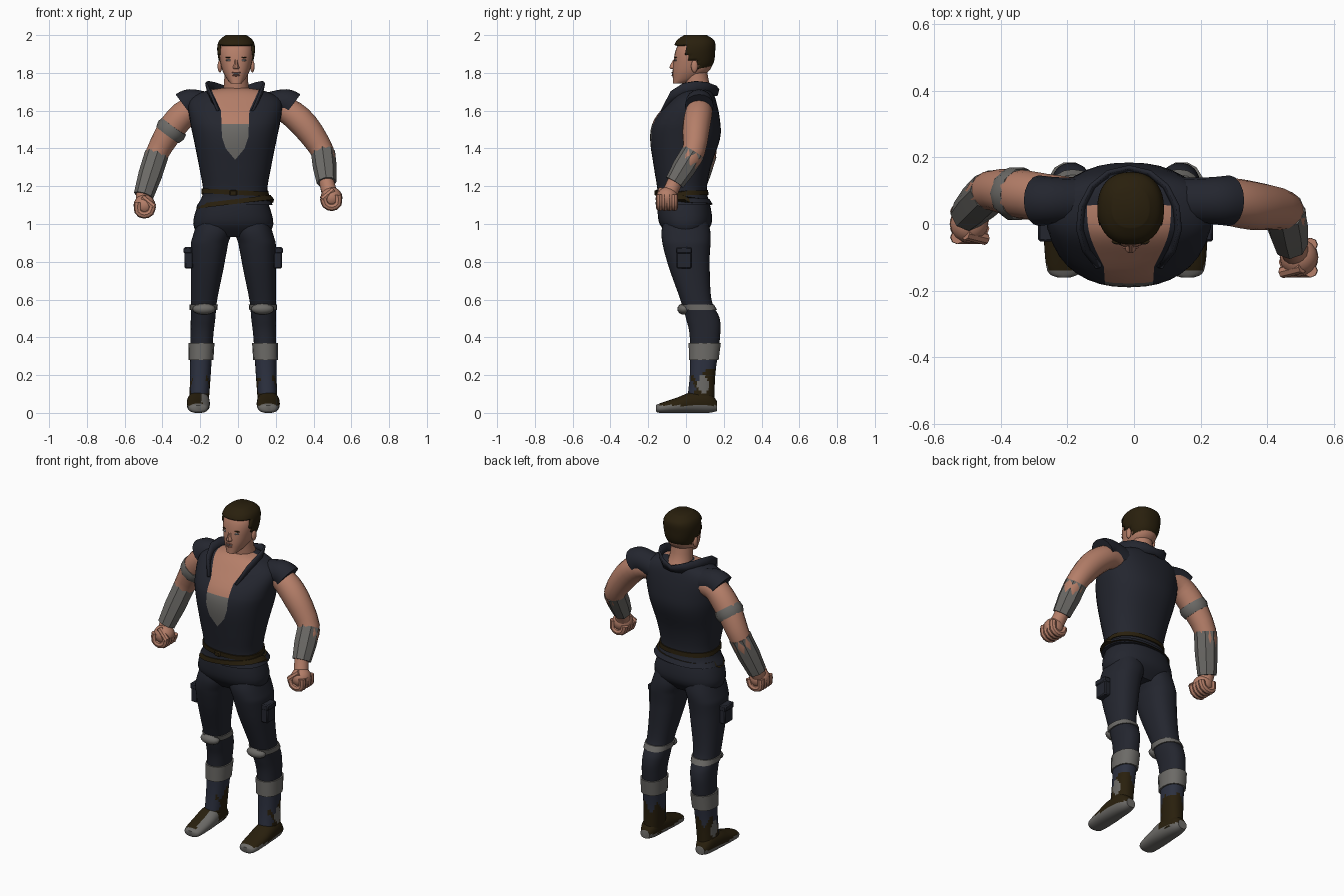
import bpy, bmesh, math
from mathutils import Vector, Matrix

if "Cube" in bpy.data.objects:
    bpy.data.objects.remove(bpy.data.objects["Cube"])

COLOURS = {
    "skin": (.46, .21, .14), "navy_cloth": (.017, .019, .028),
    "blue_boot": (.025, .03, .05), "grey_leather": (.15, .145, .135),
    "dark_brown": (.022, .014, .004), "lip": (.3, .12, .09), "eye": (.2, .2, .2),
}
MATS = []
for label, rgb in COLOURS.items():
    material = bpy.data.materials.new(label)
    material.use_nodes = True
    material.diffuse_color = (*rgb, 1)
    material.node_tree.nodes["Principled BSDF"].inputs["Base Color"].default_value = (*rgb, 1)
    MATS.append(material)
SKIN, NAVY, BLUE, GREY, BROWN, LIP, EYE = range(len(MATS))
SIDES = (("left", 1), ("right", -1))
CHEST, HIP, FACE = -.015, -.025, -.01  # centre lines of the chest, hips and head
parts = []


def finish(name, bm, mat, rule=None):
    """Turn a bmesh into an object, colouring its faces by a rule if one is given."""
    bmesh.ops.recalc_face_normals(bm, faces=bm.faces)
    for face in bm.faces:
        face.material_index = rule(face.calc_center_median()) if rule else mat
    mesh = bpy.data.meshes.new(name)
    for material in MATS:
        mesh.materials.append(material)
    bm.to_mesh(mesh)
    bm.free()
    ob = bpy.data.objects.new(name, mesh)
    bpy.context.collection.objects.link(ob)
    parts.append(ob)
    return ob


def spline(rows, steps):
    """Catmull-Rom interpolation of rows of numbers."""
    out = []
    last = len(rows) - 1
    for i in range(last):
        window = rows[max(i - 1, 0)], rows[i], rows[i + 1], rows[min(i + 2, last)]
        for k in range(steps):
            t = k / steps
            out.append([b + t / 2 * (c - a + t * (2 * a - 5 * b + 4 * c - d + t * (3 * b - a - 3 * c + d)))
                        for a, b, c, d in zip(*window)])
    return out + [list(rows[-1])]


def slices(rows, *heights):
    """Cross-sections of a lofted part at the given heights."""
    dense = spline(rows, 12)
    return [(z, *min(dense, key=lambda row: abs(row[0] - z))[1:]) for z in heights]


def oval(centre, u, v, sides, power):
    points = []
    for i in range(sides):
        angle = math.tau * i / sides
        c, s = math.cos(angle), math.sin(angle)
        points.append(centre + u * math.copysign(abs(c) ** (2 / power), c)
                      + v * math.copysign(abs(s) ** (2 / power), s))
    return points


def bridge(rings):
    bm = bmesh.new()
    loops = [[bm.verts.new(point) for point in ring] for ring in rings]
    for a, b in zip(loops, loops[1:]):
        for i in range(len(a)):
            bm.faces.new((a[i - 1], a[i], b[i], b[i - 1]))
    bm.faces.new(loops[0])
    bm.faces.new(loops[-1])
    return bm


def stack(rows, centre, sides=28, steps=4, grow=0, along_y=False):
    """Loft rows of (position, half width, low side, high side)."""
    rings = []
    for place, half, low, high in spline(rows, steps):
        middle, depth = (low + high) / 2, (high - low) / 2 + grow
        x = centre(place, half)
        origin = Vector((x, place, middle) if along_y else (x, middle, place))
        v = Vector((0, 0, depth) if along_y else (0, depth, 0))
        rings.append(oval(origin, Vector((half + grow, 0, 0)), v, sides, 2.3))
    return bridge(rings)


def tube(points, radii, sides=16, steps=3):
    """Loft round sections square to a path."""
    rows = spline([(*p, r) for p, r in zip(points, radii)], steps)
    path = [Vector(row[:3]) for row in rows]
    rings = []
    for i, row in enumerate(rows):
        along = path[min(i + 1, len(path) - 1)] - path[max(i - 1, 0)]
        u = along.cross(Vector((0, 1, .01))).normalized() * row[-1]
        v = u.cross(along.normalized())
        rings.append(oval(path[i], u, v, sides, 2))
    return bridge(rings)


def blob(name, place, scale, mat):
    bm = bmesh.new()
    bmesh.ops.create_uvsphere(bm, u_segments=16, v_segments=10, radius=1,
                              matrix=Matrix.Translation(place) @ Matrix.Diagonal((*scale, 1)))
    finish(name, bm, mat)


def box(name, place, size, mat):
    bm = bmesh.new()
    bmesh.ops.create_cube(bm, size=1, matrix=Matrix.Translation(place) @ Matrix.Diagonal((*size, 1)))
    finish(name, bm, mat).modifiers.new("bevel", "BEVEL").width = .006


# Vest, open over the chest and the undershirt
TORSO = [(1.1, .2, -.155, .135), (1.17, .17, -.15, .11), (1.3, .19, -.17, .13), (1.45, .22, -.19, .18),
         (1.55, .24, -.17, .18), (1.65, .245, -.09, .16), (1.7, .17, -.04, .14), (1.72, .07, 0, .12)]
OPENING = [(1.34, 0), (1.4, .05), (1.46, .07), (1.6, .075), (1.72, .13)]
SHIRT_TOP = 1.53
SPANS = list(zip(OPENING, OPENING[1:]))


def vest_rule(c):
    for (z0, w0), (z1, w1) in SPANS:
        if c.y < .06 and z0 <= c.z <= z1 and abs(c.x - CHEST) < w0 + (w1 - w0) * (c.z - z0) / (z1 - z0):
            return SKIN if c.z > SHIRT_TOP else GREY
    return NAVY


bm = stack(TORSO, lambda z, half: CHEST, sides=36)
cuts = [((0, 0, SHIRT_TOP), (0, 0, 1), SHIRT_TOP, SHIRT_TOP)]
for side, s in SIDES:
    for (z0, w0), (z1, w1) in SPANS:
        cuts.append(((CHEST + s * w0, 0, z0), (z1 - z0, 0, s * (w0 - w1)), z0, z1))
for point, normal, low, high in cuts:
    geom = set()
    for face in bm.faces:
        c = face.calc_center_median()
        if c.y < .06 and low - .03 < c.z < high + .03:
            geom.update([face, *face.edges, *face.verts])
    bmesh.ops.bisect_plane(bm, geom=list(geom), plane_co=point, plane_no=Vector(normal).normalized())
finish("vest", bm, NAVY, vest_rule)

# Standing collar: an arc round the neck that drops towards the chest
bm = bmesh.new()
pairs = []
for i in range(-6, 7):
    t = i / 6
    x, y = math.sin(t * 2.5), math.cos(t * 2.5)
    z = 1.68 - .08 * t ** 4
    rise = (.03 + .05 * abs(x)) * (1 - t ** 8) + .005
    pairs.append((bm.verts.new((CHEST + .13 * x, .155 * y, z)),
                  bm.verts.new((CHEST + .148 * x, .165 * y, z + rise))))
for (a, b), (c, d) in zip(pairs, pairs[1:]):
    bm.faces.new((a, c, d, b))
finish("collar", bm, NAVY).modifiers.new("thickness", "SOLIDIFY").thickness = .012

# Belts, sheared so they hang at a slant
for name, low, high, tilt in (("upper_belt", 1.155, 1.18, -.05), ("lower_belt", 1.105, 1.13, .12)):
    bm = stack(slices(TORSO, low, high), lambda z, half: CHEST, sides=36, steps=1, grow=.007)
    for v in bm.verts:
        v.co.z += tilt * (v.co.x - HIP) * (1 if v.co.y < 0 else .3)
    finish(name, bm, BROWN, lambda c: BROWN if c.z > 1.14 or c.y < .03 else NAVY)
box("buckle", (HIP, -.162, 1.165), (.04, .012, .03), BROWN)

# Trousers, boots and their fittings
HIPS = [(1.14, .165, -.14, .11), (1.09, .192, -.15, .13), (1, .212, -.14, .135), (.93, .18, -.08, .08)]
LEG = [(1.06, .08, -.1, .1), (.95, .1, -.13, .13), (.8, .09, -.1, .125), (.6, .07, -.03, .135),
       (.5, .065, 0, .178), (.4, .06, .02, .18), (.2, .055, .02, .155), (.03, .05, 0, .15)]
FOOT = [(-.16, .02, .01, .04), (-.14, .05, 0, .05), (-.05, .06, 0, .08),
        (.03, .06, 0, .11), (.12, .05, 0, .11), (.165, .03, .01, .06)]


def boot_rule(c):
    if c.z > .3:
        return NAVY
    if math.hypot((c.y - .09) / .03, (c.z - .15) / .045) < 1 and abs(c.x - HIP) > .18:
        return GREY
    patch = .2 + .03 * math.sin(c.x * 70 + c.y * 55)
    front = .04 + .012 * math.sin(c.z * 60)
    return BROWN if c.z < patch and (c.y > front or c.z < .1) else BLUE


finish("hips", stack(HIPS, lambda z, half: HIP), NAVY)
for side, s in SIDES:
    def leg_centre(z, half):
        outer = .225 - .3 * max(0, z - .9) + .015 * max(0, .5 - z)
        return HIP + s * (outer - half)

    def foot_rule(c):
        inner = s < 0 and c.y < .02 and s * (c.x - HIP) < .165
        return GREY if c.z < .04 or c.y < -.145 or inner else BROWN

    finish(side + "_leg", stack(LEG, leg_centre, 36, 12), NAVY, boot_rule)
    finish(side + "_foot", stack(FOOT, lambda y, half: HIP + s * .185, along_y=True), BROWN, foot_rule)
    finish(side + "_boot_cuff", stack(slices(LEG, .28, .37), leg_centre, 14, 1, grow=.009), GREY)
    finish(side + "_knee_strap", stack(slices(LEG, .545, .575), leg_centre, 20, 1, grow=.007), GREY)
    blob(side + "_knee_pad", (HIP + s * .155, -.01, .55), (.06, .036, .03), GREY)
    box(side + "_thigh_pouch", (HIP + s * .235, -.01, .82), (.045, .08, .11), NAVY)
    box(side + "_pouch_flap", (HIP + s * .24, -.01, .86), (.045, .085, .034), NAVY)

# Arms: shoulder, elbow, wrist and fist of each pose
POSES = {
    "left": ((.26, .07, 1.6), (.45, .04, 1.38), (.47, -.06, 1.22), (.495, -.1, 1.13)),
    "right": ((-.26, .08, 1.6), (-.43, .1, 1.37), (-.5, .03, 1.15), (-.495, 0, 1.09)),
}
BULGE = Vector((0, 0, .03))
for side, s in SIDES:
    shoulder, elbow, wrist, fist = map(Vector, POSES[side])
    root = shoulder - Vector((s * .08, 0, -.01))
    middle = shoulder.lerp(elbow, .5) + BULGE
    finish(side + "_arm", tube([root, shoulder, middle, elbow, elbow.lerp(wrist, .5), wrist, fist],
                               (.06, .07, .073, .06, .054, .04, .045)), SKIN)
    finish(side + "_bracer", tube([elbow, elbow.lerp(wrist, .5), wrist], (.064, .063, .053), 8, 1), GREY)
    sleeve = [Vector((s * x, .07, z)) for x, z in ((.14, 1.62), (.22, 1.64), (.26, 1.64), (.285, 1.625))]
    finish(side + "_sleeve", tube(sleeve, (.07, .07, .073, .076)), NAVY)
    if side == "right":
        band = [shoulder.lerp(elbow, t) + BULGE * .8 for t in (.46, .56, .66)]
        finish("arm_band", tube(band, (.078, .083, .074), 10, 1), GREY)

    # Fist with curled fingers
    blob(side + "_palm", fist + BULGE * .3, (.058, .058, .056), SKIN)
    for i in range(4):
        curl = [fist + Vector((s * .042 * math.cos(a), .026 * i - .04, .042 * math.sin(a)))
                for a in (.6, -.6, -1.5, -2.4, -3.3)]
        finish(f"{side}_finger_{i + 1}", tube(curl, [.02] * len(curl), 8, 2), SKIN)
    thumb = [fist + Vector((s * .01, -.03, .05)), fist + Vector((s * -.05, -.045, 0))]
    finish(side + "_thumb", tube(thumb, (.018, .018), 8), SKIN)

# Neck, head and face
HEAD = [(1.745, .03, -.07, -.01), (1.77, .05, -.07, .06), (1.82, .075, -.07, .13),
        (1.9, .09, -.06, .145), (1.95, .08, -.04, .14), (1.98, .045, 0, .1)]
NOSE = [(1.82, .015, -.08, -.04), (1.83, .018, -.088, -.04), (1.85, .01, -.08, -.04), (1.88, .01, -.06, -.04)]
finish("neck", tube([(FACE, .08, 1.66), (FACE, .06, 1.73), (FACE, .05, 1.82)], (.08, .066, .06)), SKIN)
finish("head", stack(HEAD, lambda z, half: FACE), SKIN)
finish("nose", stack(NOSE, lambda z, half: FACE, sides=10), SKIN)
blob("upper_lip", (FACE, -.07, 1.802), (.024, .006, .004), LIP)
blob("teeth", (FACE, -.07, 1.795), (.018, .005, .004), EYE)
blob("lower_lip", (FACE, -.07, 1.787), (.02, .007, .005), LIP)
for side, s in SIDES:
    x = FACE + s * .037
    blob(side + "_eye", (x, -.054, 1.867), (.018, .008, .006), EYE)
    blob(side + "_brow", (x, -.052, 1.882), (.02, .008, .003), BROWN)
    blob(side + "_ear", (FACE + s * .086, .045, 1.835), (.012, .018, .033), SKIN)

# Short hair: a shell over the head, trimmed away from the face and ears
bm = stack([(z + .02, *rest) for z, *rest in HEAD], lambda z, half: FACE, sides=36, steps=6, grow=.01)
trim = []
for face in bm.faces:
    c = face.calc_center_median()
    if c.z < 1.79 or not (c.z > 1.945 or c.y > .065 or (c.z > 1.865 and c.y > .25 - .13 * c.z)):
        trim.append(face)
bmesh.ops.delete(bm, geom=trim, context="FACES")
finish("hair", bm, BROWN).modifiers.new("thickness", "SOLIDIFY").thickness = .014

# Smooth shading with sharp edges kept
bpy.ops.object.select_all(action="DESELECT")
for ob in parts:
    ob.select_set(True)
bpy.context.view_layer.objects.active = parts[0]
bpy.ops.object.shade_smooth_by_angle(angle=math.radians(38))
